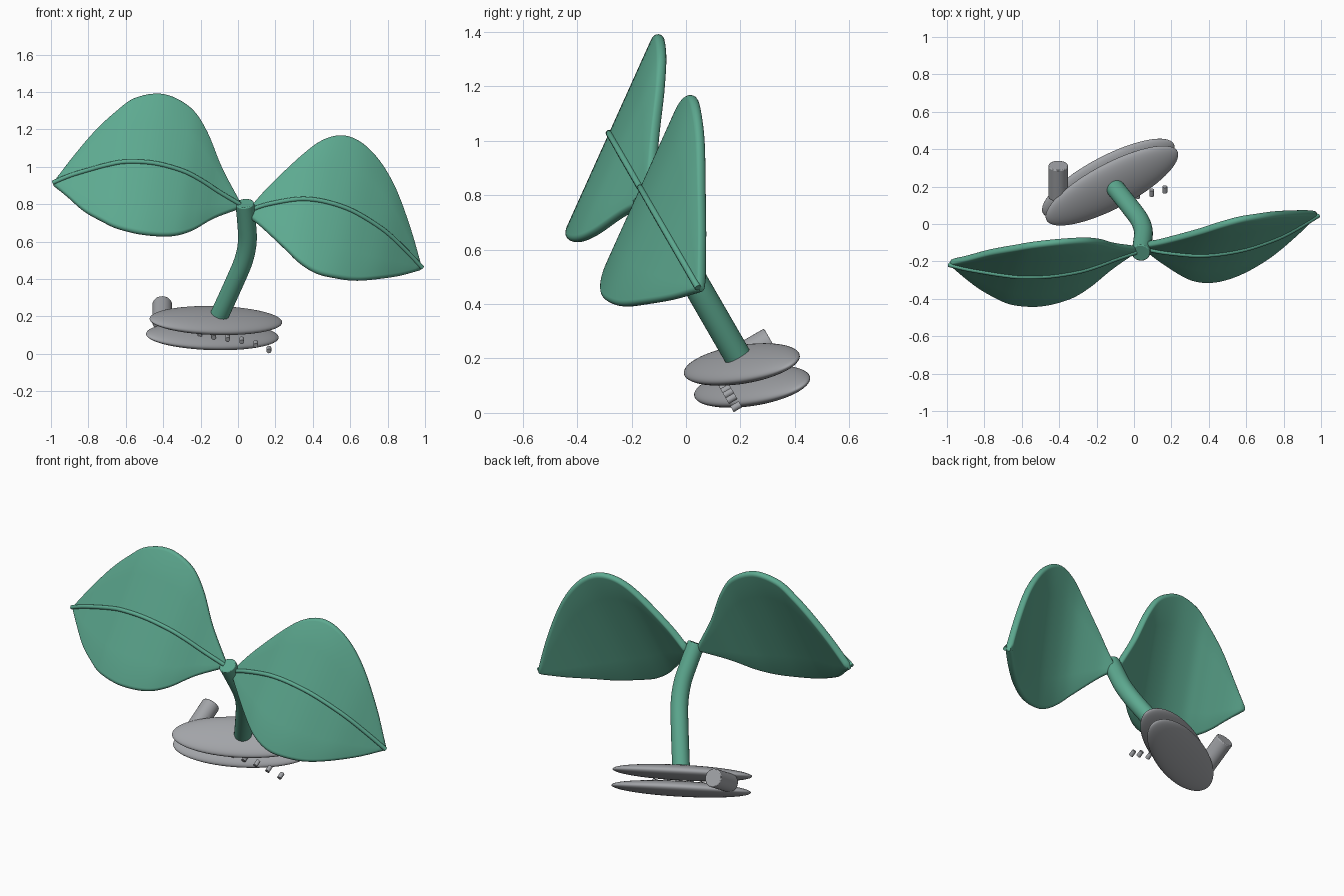
import bpy, math
from mathutils import Vector, Matrix

if "Cube" in bpy.data.objects:
    bpy.data.objects.remove(bpy.data.objects["Cube"])

P = Vector((0, 0.866, 0.5))      # normal of the tilted plane holding stem and midribs


def material(name, col):
    m = bpy.data.materials.new(name)
    m.diffuse_color = (*col, 1)
    m.use_nodes = True
    m.node_tree.nodes["Principled BSDF"].inputs["Base Color"].default_value = m.diffuse_color
    return m


green = material("leaf green", (0.11, 0.40, 0.28))
grey = material("soil grey", (0.36, 0.37, 0.39))


def on_plane(x, z):
    return Vector((x, 0.05 - 0.577 * (z - 0.45), z))


def spline(pts, n):
    """Smooth interpolation through tuples, n steps per span."""
    v = [Vector(p) for p in pts]
    v = [2 * v[0] - v[1]] + v + [2 * v[-1] - v[-2]]
    out = []
    for i in range(1, len(v) - 2):
        a, b, c, d = v[i - 1:i + 3]
        for k in range(n):
            t = k / n
            out.append(0.5 * (2 * b + (c - a) * t + (2 * a - 5 * b + 4 * c - d) * t * t
                              + (3 * b - a - 3 * c + d) * t ** 3))
    return out + [v[-2]]


def tangent(path, i):
    return (path[min(i + 1, len(path) - 1)] - path[max(i - 1, 0)]).normalized()


def finish(ob, mat, angle=40):
    ob.data.materials.append(mat)
    bpy.ops.object.select_all(action='DESELECT')
    ob.select_set(True)
    bpy.context.view_layer.objects.active = ob
    bpy.ops.object.mode_set(mode='EDIT')
    bpy.ops.mesh.select_all(action='SELECT')
    bpy.ops.mesh.normals_make_consistent(inside=False)
    bpy.ops.object.mode_set(mode='OBJECT')
    bpy.ops.object.shade_smooth_by_angle(angle=math.radians(angle))


def loft(name, rings, mat):
    n = len(rings[0])
    faces = [(r * n + k, r * n + (k + 1) % n, (r + 1) * n + (k + 1) % n, (r + 1) * n + k)
             for r in range(len(rings) - 1) for k in range(n)]
    faces += [tuple(range(n)), tuple(range((len(rings) - 1) * n, len(rings) * n))]
    me = bpy.data.meshes.new(name)
    me.from_pydata([p for ring in rings for p in ring], [], faces)
    ob = bpy.data.objects.new(name, me)
    bpy.context.collection.objects.link(ob)
    finish(ob, mat)
    return ob


def tube(name, path, r, mat, axis=P, sides=24, bevel=0.0):
    rings = []
    for i, c in enumerate(path):
        side = tangent(path, i).cross(axis).normalized()
        rings.append([c + r * (math.cos(a) * axis + math.sin(a) * side)
                      for a in (2 * math.pi * k / sides for k in range(sides))])
    ob = loft(name, rings, mat)
    if bevel:
        b = ob.modifiers.new("soft_ends", 'BEVEL')
        b.width, b.segments, b.limit_method = bevel, 2, 'ANGLE'
        b.angle_limit = math.radians(50)


def leaf(side, pts, dx, th=0.04):
    """pts hold midrib x, midrib z and half width of the blade."""
    samples = spline(pts, 6)
    path = [on_plane(s[0], s[1]) for s in samples]
    d = Vector((dx, 0.41, 0.91)).normalized()
    rings = []
    for i, s in enumerate(samples):
        n = tangent(path, i).cross(d).normalized()
        if n.y > 0:
            n = -n
        h = max(s[2], 0.012)
        r = min(th / 2, h * 0.9)
        flat, ring = h - r, []
        for sg in (1, -1):           # rounded rim at each end of the section
            for k in range(9):
                a = math.pi * k / 8
                ring.append((sg * (flat + r * math.sin(a)), sg * r * math.cos(a)))
            ring += [(sg * flat * f, -sg * r) for f in (0.6, 0.2, -0.2, -0.6)]
        rings.append([path[i] + d * u + n * (v - th / 2) for u, v in ring])
    loft(side + "_leaf", rings, green)
    tube(side + "_leaf_midrib", path, 0.012, green, sides=12)


# Leaves with raised midribs
leaf("left", [(0.01, 0.80, 0.025), (-0.1, 0.865, 0.15), (-0.2, 0.93, 0.295), (-0.3, 0.98, 0.38),
              (-0.45, 1.02, 0.415), (-0.6, 1.027, 0.385), (-0.7, 1.01, 0.32),
              (-0.8, 0.983, 0.235), (-0.9, 0.952, 0.12), (-0.99, 0.915, 0.012)], 0.13)
leaf("right", [(0.06, 0.765, 0.035), (0.15, 0.797, 0.13), (0.3, 0.825, 0.285), (0.4, 0.825, 0.37),
               (0.5, 0.805, 0.41), (0.6, 0.77, 0.40), (0.7, 0.715, 0.355),
               (0.8, 0.645, 0.27), (0.9, 0.55, 0.145), (0.985, 0.46, 0.012)], 0.19)

# Curved stem
stem = spline([(-0.1, 0.205), (-0.02, 0.38), (0.03, 0.5), (0.05, 0.6), (0.046, 0.7), (0.036, 0.805)], 5)
tube("stem", [on_plane(*p) for p in stem], 0.05, green, sides=32, bevel=0.006)

# Two flattened ground discs
turn = Matrix.Rotation(math.radians(27.8), 4, 'Z') @ Matrix.Rotation(math.radians(30), 4, 'X')
for name, loc in (("upper_disc", (-0.118, 0.205, 0.178)), ("lower_disc", (-0.137, 0.243, 0.097))):
    bpy.ops.mesh.primitive_uv_sphere_add(segments=64, ring_count=32, radius=1)
    ob = bpy.context.object
    ob.name = name
    ob.data.transform(Matrix.Translation(loc) @ turn @ Matrix.Diagonal((0.396, 0.137, 0.043, 1)))
    finish(ob, grey, 80)

# Large side peg
X = Vector((1, 0, 0))
tube("side_peg", [Vector((-0.405, 0.145, 0.167)), Vector((-0.405, 0.313, 0.264))],
     0.053, grey, axis=X, sides=32, bevel=0.005)

# Row of small pegs under the discs
for i, (x, z) in enumerate([(0.165, 0.023), (0.095, 0.053), (0.02, 0.072),
                            (-0.055, 0.086), (-0.13, 0.096), (-0.205, 0.104)]):
    c = on_plane(x, z) + Vector((0, -0.112, 0))
    tube("small_peg_%d" % (i + 1), [c - P * 0.018, c + P * 0.018], 0.013, grey, axis=X, sides=16)
